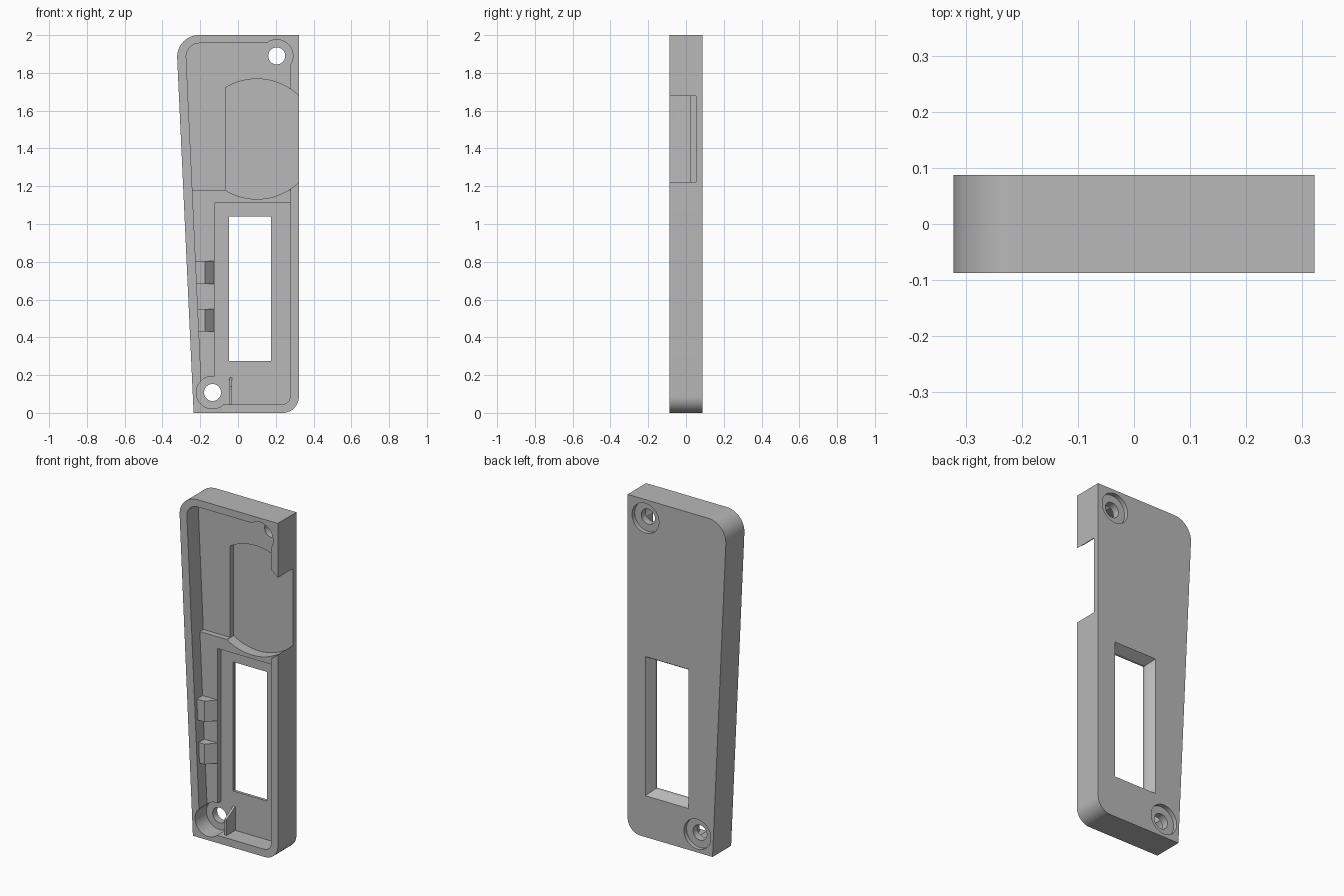
import bpy, bmesh, math
from mathutils import Vector

if "Cube" in bpy.data.objects:
    bpy.data.objects.remove(bpy.data.objects["Cube"], do_unlink=True)

FRONT, BACK = -0.087, 0.087
FLOOR, LEDGE, DISC_FLOOR = 0.02, -0.012, 0.053
SCREWS = [(0.205, 1.89), (-0.135, 0.108)]

grey = bpy.data.materials.new("plain grey")
grey.use_nodes = True
grey.diffuse_color = (0.48, 0.48, 0.48, 1)
grey.node_tree.nodes["Principled BSDF"].inputs["Base Color"].default_value = (0.48, 0.48, 0.48, 1)


def loft(name, ring_a, ring_b):
    """Closed solid between two matching rings of 3D points."""
    bm = bmesh.new()
    a = [bm.verts.new(p) for p in ring_a]
    b = [bm.verts.new(p) for p in ring_b]
    bm.faces.new(a)
    bm.faces.new(b[::-1])
    for i in range(len(a)):
        j = (i + 1) % len(a)
        bm.faces.new((a[j], a[i], b[i], b[j]))
    bmesh.ops.recalc_face_normals(bm, faces=bm.faces[:])
    mesh = bpy.data.meshes.new(name)
    bm.to_mesh(mesh)
    bm.free()
    mesh.materials.append(grey)
    obj = bpy.data.objects.new(name, mesh)
    bpy.context.collection.objects.link(obj)
    return obj


def prism(name, outline, y0, y1):
    """Extrude an (x, z) outline along y."""
    return loft(name, [(x, y0, z) for x, z in outline], [(x, y1, z) for x, z in outline])


def rect(x0, z0, x1, z1):
    return [(x0, z0), (x1, z0), (x1, z1), (x0, z1)]


def arc(cx, cz, r, start=0, end=2 * math.pi, n=64):
    return [(cx + r * math.cos(start + (end - start) * i / n),
             cz + r * math.sin(start + (end - start) * i / n)) for i in range(n)]


def rounded(corners, n=16):
    """Outline from (x, z, radius) corners with filleted corners."""
    out = []
    for i, (x, z, r) in enumerate(corners):
        p = Vector((x, z))
        if r == 0:
            out.append((x, z))
            continue
        u = (Vector(corners[i - 1][:2]) - p).normalized()
        v = (Vector(corners[(i + 1) % len(corners)][:2]) - p).normalized()
        half = u.angle(v) / 2
        centre = p + (u + v).normalized() * r / math.sin(half)
        a = p + u * r / math.tan(half) - centre
        b = p + v * r / math.tan(half) - centre
        sweep = math.pi - 2 * half
        for k in range(n + 1):
            t = k / n
            q = (a * math.sin((1 - t) * sweep) + b * math.sin(t * sweep)) / math.sin(sweep)
            out.append(tuple(centre + q))
    return out


def combine(target, tool, operation):
    """Apply a boolean and discard the tool."""
    tool.hide_render = True
    mod = target.modifiers.new(tool.name, 'BOOLEAN')
    mod.operation, mod.solver, mod.object = operation, 'EXACT', tool
    bpy.context.view_layer.objects.active = target
    bpy.ops.object.modifier_apply(modifier=mod.name)
    bpy.data.objects.remove(tool, do_unlink=True)


def left_edge(base, z):
    return base - 0.0463 * z


# Outer case with one slanted side
case = prism("case_shell", rounded([
    (-0.235, 0, 0), (0.322, 0, 0.085), (0.322, 2, 0),
    (left_edge(-0.235, 2), 2, 0.115)]), FRONT, BACK)

# Main cavity, open at the front
cavity = prism("cavity", rounded([
    (left_edge(-0.187, 0.045), 0.045, 0), (0.277, 0.045, 0.045),
    (0.277, 1.957, 0.066), (left_edge(-0.187, 1.957), 1.957, 0.07)]), FRONT - 0.1, FLOOR)
combine(case, cavity, 'DIFFERENCE')

# Raised ledge along the slanted wall and across the middle
ledge = prism("ledge", [
    (left_edge(-0.2, 0.03), 0.03), (-0.125, 0.03), (-0.125, 1.11),
    (0.29, 1.11), (0.29, 1.18), (left_edge(-0.2, 1.18), 1.18)], LEDGE, FLOOR + 0.02)
combine(case, ledge, 'UNION')

# Round pocket with a flat side, breaking through the straight wall
r, cx, flat = 0.318, 0.1, -0.065
half = math.acos((flat - cx) / r)
pocket = arc(cx, 1.45, r, -half, half, 96) + [(flat, 1.45 + r * math.sin(half))]
combine(case, prism("disc_pocket", pocket, FRONT - 0.1, DISC_FLOOR), 'DIFFERENCE')

# Screw seats: front clearance, rear recess, through hole
for x, z in SCREWS:
    for radius, y0, y1 in ((0.086, FRONT - 0.1, FLOOR), (0.088, 0.062, 0.2), (0.045, -0.2, 0.2)):
        combine(case, prism("screw_cut", arc(x, z, radius), y0, y1), 'DIFFERENCE')

# Window with a bevel on the back
x0, z0, x1, z1 = -0.047, 0.275, 0.175, 1.04
combine(case, prism("window", rect(x0, z0, x1, z1), -0.2, 0.2), 'DIFFERENCE')
near, far, depth = 0.0, 0.036, 0.06
bevel = loft("window_bevel",
             [(x, BACK - 0.05, z) for x, z in rect(x0 - near, z0 - near, x1 + near, z1 + near)],
             [(x, BACK - 0.05 + depth, z) for x, z in rect(x0 - far, z0 - far, x1 + far, z1 + far)])
combine(case, bevel, 'DIFFERENCE')

# Two sloped clips on the ledge
clip = [(-0.235, -0.065), (-0.175, -0.065), (-0.126, LEDGE), (-0.135, 0), (-0.235, 0)]
for low, high in ((0.43, 0.55), (0.682, 0.805)):
    combine(case, loft("clip", [(x, y, low) for x, y in clip],
                       [(x, y, high) for x, y in clip]), 'UNION')

# Small rib beside the lower screw
rib = [(0.03, 0.193), (-0.06, 0.14), (-0.06, 0.03), (0.03, 0.03)]
combine(case, loft("rib", [(-0.046, y, z) for y, z in rib],
                   [(-0.032, y, z) for y, z in rib]), 'UNION')

# Smooth rounds, sharp edges
bpy.ops.object.select_all(action='DESELECT')
case.select_set(True)
bpy.context.view_layer.objects.active = case
bpy.ops.object.shade_smooth_by_angle(angle=math.radians(30))
